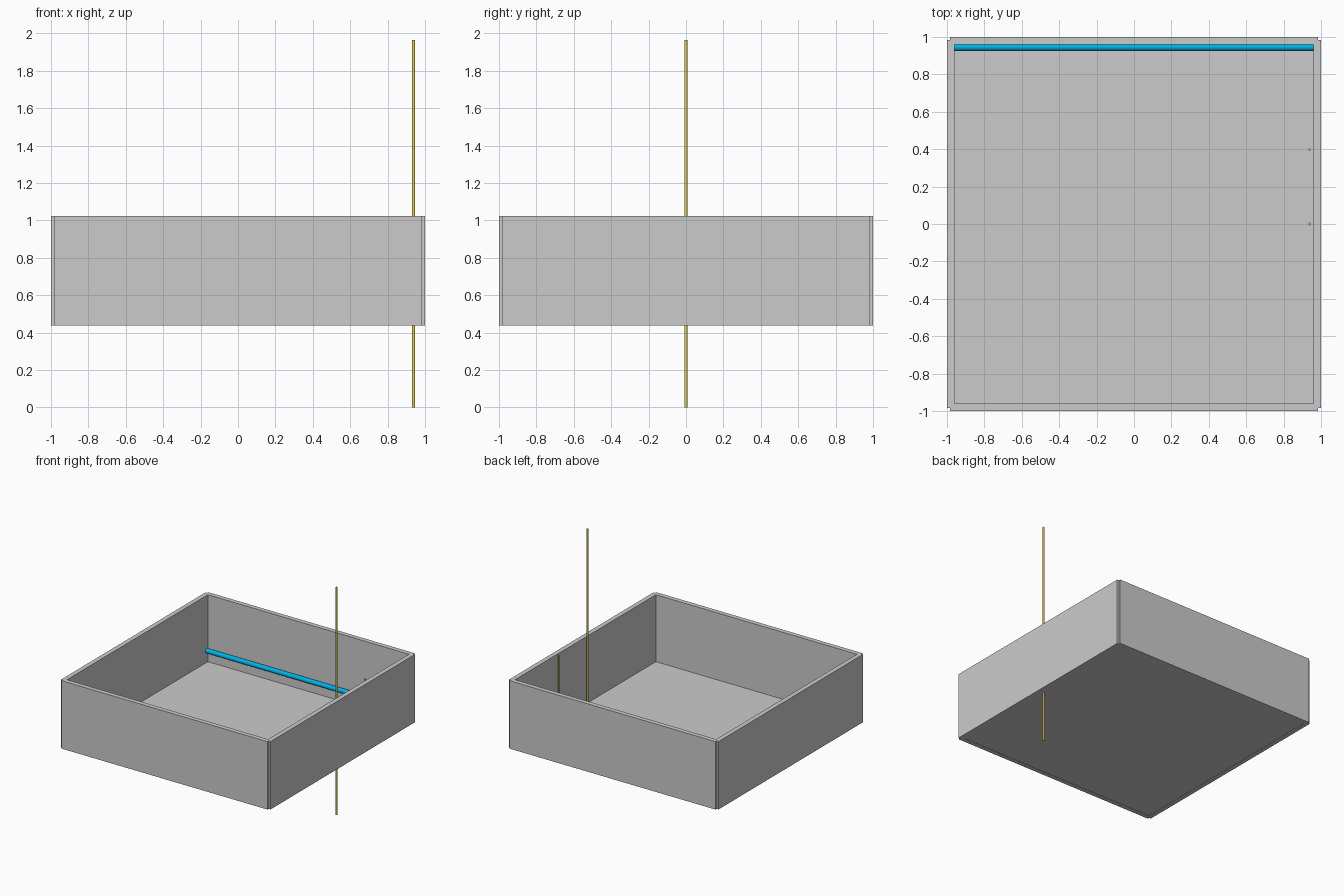
import bpy
from math import pi

if "Cube" in bpy.data.objects:
    bpy.data.objects.remove(bpy.data.objects["Cube"])

Z0, Z1 = 0.438, 1.024      # tray bottom and rim
T, INNER = 0.04, 0.96      # wall thickness, inner half width


def material(name, rgb):
    m = bpy.data.materials.new(name)
    m.diffuse_color = (*rgb, 1)
    m.use_nodes = True
    m.node_tree.nodes["Principled BSDF"].inputs["Base Color"].default_value = m.diffuse_color
    return m


def box(name, loc, size):
    bpy.ops.mesh.primitive_cube_add(size=1, location=loc)
    o = bpy.context.object
    o.name = name
    o.scale = size
    bpy.ops.object.transform_apply(location=False, rotation=False, scale=True)
    return o


def rod(name, loc, radius, length, mat, rot=(0, 0, 0), sides=32):
    bpy.ops.mesh.primitive_cylinder_add(vertices=sides, radius=radius, depth=length,
                                        location=loc, rotation=rot)
    o = bpy.context.object
    o.name = name
    o.data.materials.append(mat)
    bpy.ops.object.shade_smooth_by_angle()
    return o


yellow = material("yellow", (0.75, 0.62, 0.08))
blue = material("blue", (0.0, 0.45, 0.8))

# Four wall slabs, slightly short so the outer corners are notched
mid, height, length = (Z0 + Z1) / 2, Z1 - Z0, 1.966
for s, x_name, y_name in ((-1, "left_wall", "front_wall"), (1, "right_wall", "back_wall")):
    c = s * (INNER + T / 2)
    box(x_name, (c, 0, mid), (T, length, height))
    box(y_name, (0, c, mid), (length, T, height))

# Thin floor panel
box("floor", (0, 0, 0.443), (2 * INNER, 2 * INNER, 0.006))

# Tall pole through the floor and short pole inside the tray
rod("tall_pole", (0.939, 0, 0.982), 0.008, 1.964, yellow)
rod("short_pole", (0.939, 0.397, (0.446 + Z1) / 2), 0.006, Z1 - 0.446, yellow)

# Blue pipe along the back wall
rod("blue_pipe", (0, 0.945, 0.547), 0.02, 2 * INNER, blue, (0, pi / 2, 0))
